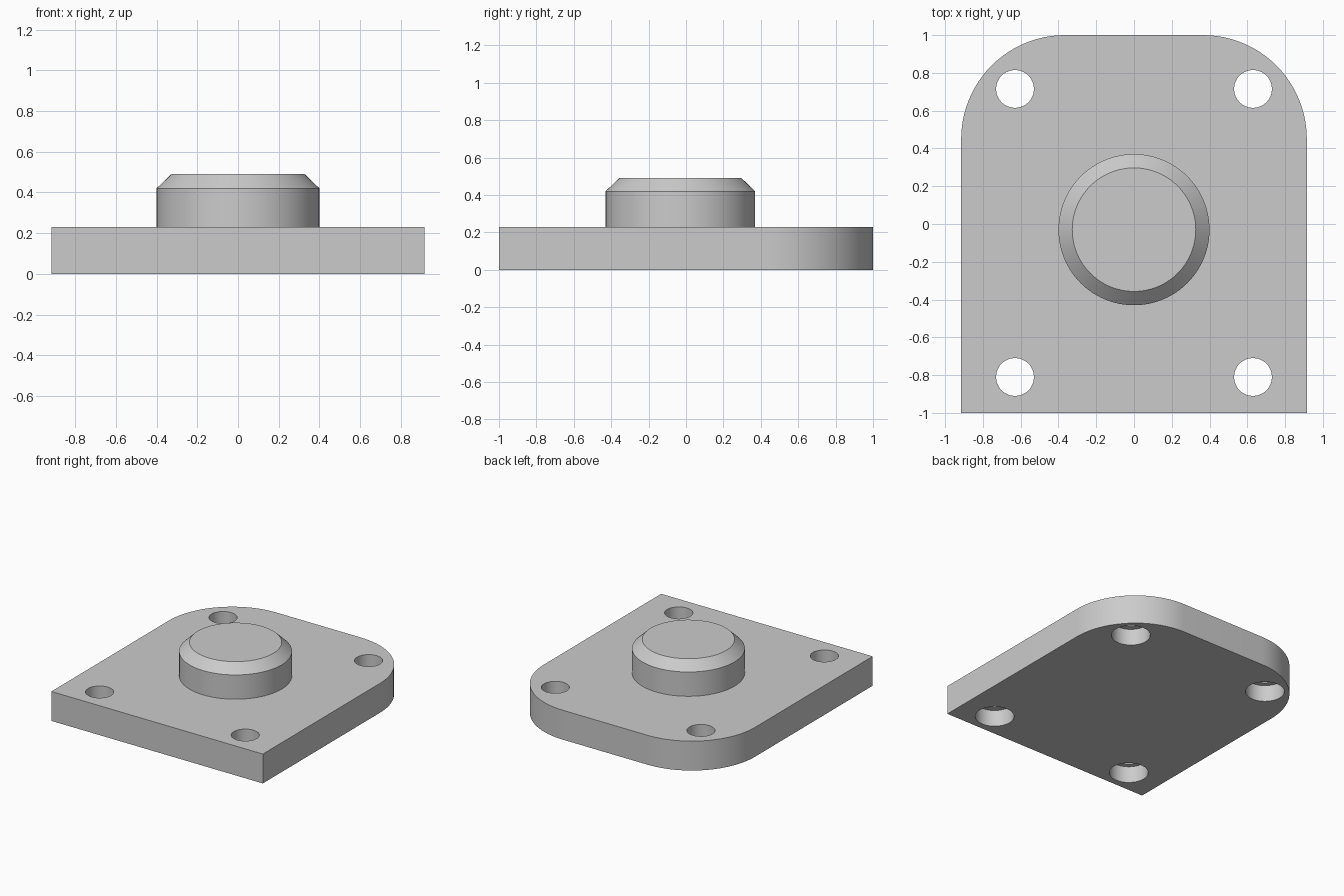
import bpy, bmesh
from math import sin, cos, pi, radians

cube = bpy.data.objects.get("Cube")
if cube:
    bpy.data.objects.remove(cube, do_unlink=True)

# One plain grey for the whole part
grey = bpy.data.materials.new("plain grey")
grey.use_nodes = True
color = (0.6, 0.6, 0.6, 1)
grey.diffuse_color = color
grey.node_tree.nodes["Principled BSDF"].inputs["Base Color"].default_value = color

HALF_W, HALF_L, PLATE_H, CORNER_R = 0.915, 1.0, 0.23, 0.55


def add_object(name, bm):
    bmesh.ops.recalc_face_normals(bm, faces=bm.faces)
    mesh = bpy.data.meshes.new(name)
    bm.to_mesh(mesh)
    bm.free()
    mesh.materials.append(grey)
    obj = bpy.data.objects.new(name, mesh)
    bpy.context.collection.objects.link(obj)
    return obj


def shade(obj):
    obj.data.shade_smooth()
    obj.data.set_sharp_from_angle(angle=radians(30))


def turned(bm, x, y, profile, sides):
    """Closed solid of revolution from (radius, z) points."""
    rings = [[bm.verts.new((x + r * cos(2 * pi * i / sides),
                            y + r * sin(2 * pi * i / sides), z))
              for i in range(sides)] for r, z in profile]
    for low, high in zip(rings, rings[1:]):
        for i in range(sides):
            j = (i + 1) % sides
            bm.faces.new((low[i], low[j], high[j], high[i]))
    bm.faces.new(rings[0][::-1])
    bm.faces.new(rings[-1])


# Base plate: square front corners, rounded back corners
outline = [(-HALF_W, -HALF_L), (HALF_W, -HALF_L)]
steps = 24
for side, start in ((1, 0), (-1, pi / 2)):
    for i in range(steps + 1):
        a = start + pi / 2 * i / steps
        outline.append((side * (HALF_W - CORNER_R) + CORNER_R * cos(a),
                        HALF_L - CORNER_R + CORNER_R * sin(a)))
bm = bmesh.new()
face = bm.faces.new([bm.verts.new((x, y, 0)) for x, y in outline])
top = bmesh.ops.extrude_face_region(bm, geom=[face])["geom"]
bmesh.ops.translate(bm, vec=(0, 0, PLATE_H),
                    verts=[v for v in top if isinstance(v, bmesh.types.BMVert)])
plate = add_object("base_plate", bm)

# Four bolt holes, counterbored from below
bm = bmesh.new()
for x in (-0.63, 0.63):
    for y in (-0.81, 0.715):
        turned(bm, x, y, [(0.14, -0.1), (0.14, 0.13), (0.1, 0.13), (0.1, 0.4)], 48)
cutter = add_object("hole_cutter", bm)
cutter.hide_render = True
mod = plate.modifiers.new("bolt holes", "BOOLEAN")
mod.operation = "DIFFERENCE"
mod.solver = "EXACT"
mod.object = cutter
bpy.context.view_layer.update()
evaluated = plate.evaluated_get(bpy.context.evaluated_depsgraph_get())
cut_mesh = bpy.data.meshes.new_from_object(evaluated)
plate.modifiers.clear()
plate.data = cut_mesh
bpy.data.objects.remove(cutter, do_unlink=True)
shade(plate)

# Round boss with a chamfered rim
bm = bmesh.new()
turned(bm, 0, -0.03, [(0.4, PLATE_H), (0.4, 0.42), (0.327, 0.49)], 96)
shade(add_object("round_boss", bm))
